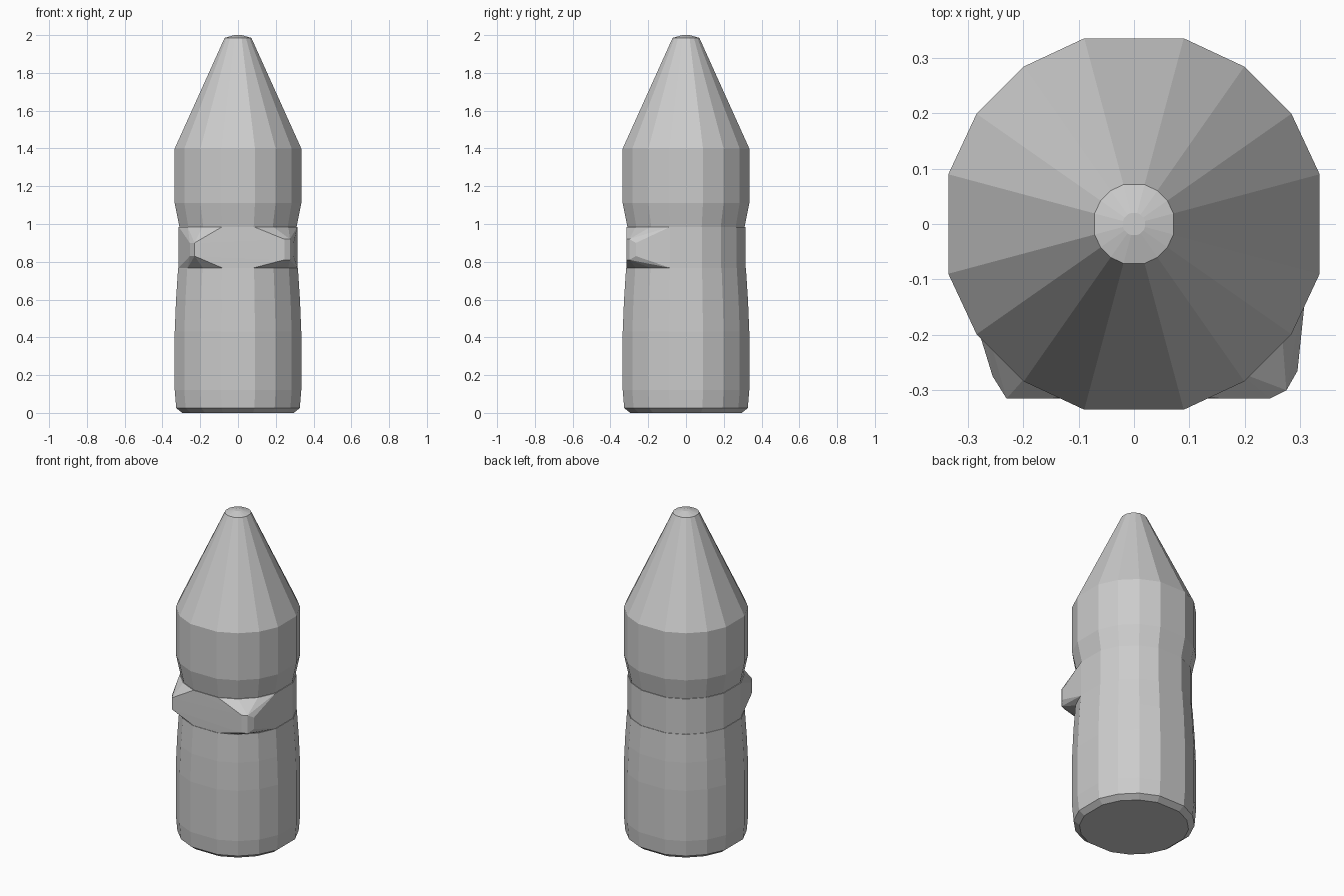
import bpy, bmesh, math

if "Cube" in bpy.data.objects:
    bpy.data.objects.remove(bpy.data.objects["Cube"])

# Uneven 16-gon: wide flats on the four axes, narrower facets between
ANGLES = [math.radians(q + a) for q in (0, 90, 180, 270) for a in (15, 35, 55, 75)]
FLAT = math.cos(math.radians(15))


def ring_points(half_width, z):
    r = half_width / FLAT
    return [(r * math.cos(a), r * math.sin(a), z) for a in ANGLES]


def finish(name, bm):
    bmesh.ops.recalc_face_normals(bm, faces=bm.faces)
    mesh = bpy.data.meshes.new(name)
    bm.to_mesh(mesh)
    bm.free()
    obj = bpy.data.objects.new(name, mesh)
    bpy.context.collection.objects.link(obj)
    return obj


def turned(name, profile):
    """Stack of faceted rings from (half width, height) pairs, capped at both ends."""
    bm = bmesh.new()
    rings = [[bm.verts.new(p) for p in ring_points(w, z)] for w, z in profile]
    n = len(ANGLES)
    for low, high in zip(rings, rings[1:]):
        for i in range(n):
            j = (i + 1) % n
            bm.faces.new((low[i], low[j], high[j], high[i]))
    bm.faces.new(rings[0][::-1])
    bm.faces.new(rings[-1])
    return finish(name, bm)


def hull(name, points):
    bm = bmesh.new()
    for p in points:
        bm.verts.new(p)
    res = bmesh.ops.convex_hull(bm, input=bm.verts)
    loose = {v for v in res["geom_interior"] + res["geom_unused"]
             if isinstance(v, bmesh.types.BMVert)}
    bmesh.ops.delete(bm, geom=list(loose), context='VERTS')
    return finish(name, bm)


# Lower body with a small chamfer at the foot
turned("lower_body", [(0.295, 0.0), (0.327, 0.025), (0.335, 0.12),
                      (0.335, 0.43), (0.328, 0.6), (0.317, 0.768)])

# Upper body and cone with a blunt tip
turned("upper_body", [(0.310, 0.985), (0.335, 1.11), (0.335, 1.40),
                      (0.071, 1.985), (0.02, 2.0)])

# Waist band: round at the back, bulging into two blunt corners at the front
corners = [(-0.23, -0.315, 0.83), (-0.23, -0.315, 0.90),
           (-0.255, -0.275, 0.83), (-0.255, -0.275, 0.90),
           (0.245, -0.315, 0.81), (0.245, -0.315, 0.92),
           (0.275, -0.30, 0.81), (0.275, -0.30, 0.92),
           (0.295, -0.265, 0.83), (0.295, -0.265, 0.90)]
hull("waist_band", ring_points(0.314, 0.768) + ring_points(0.314, 0.985) + corners)
